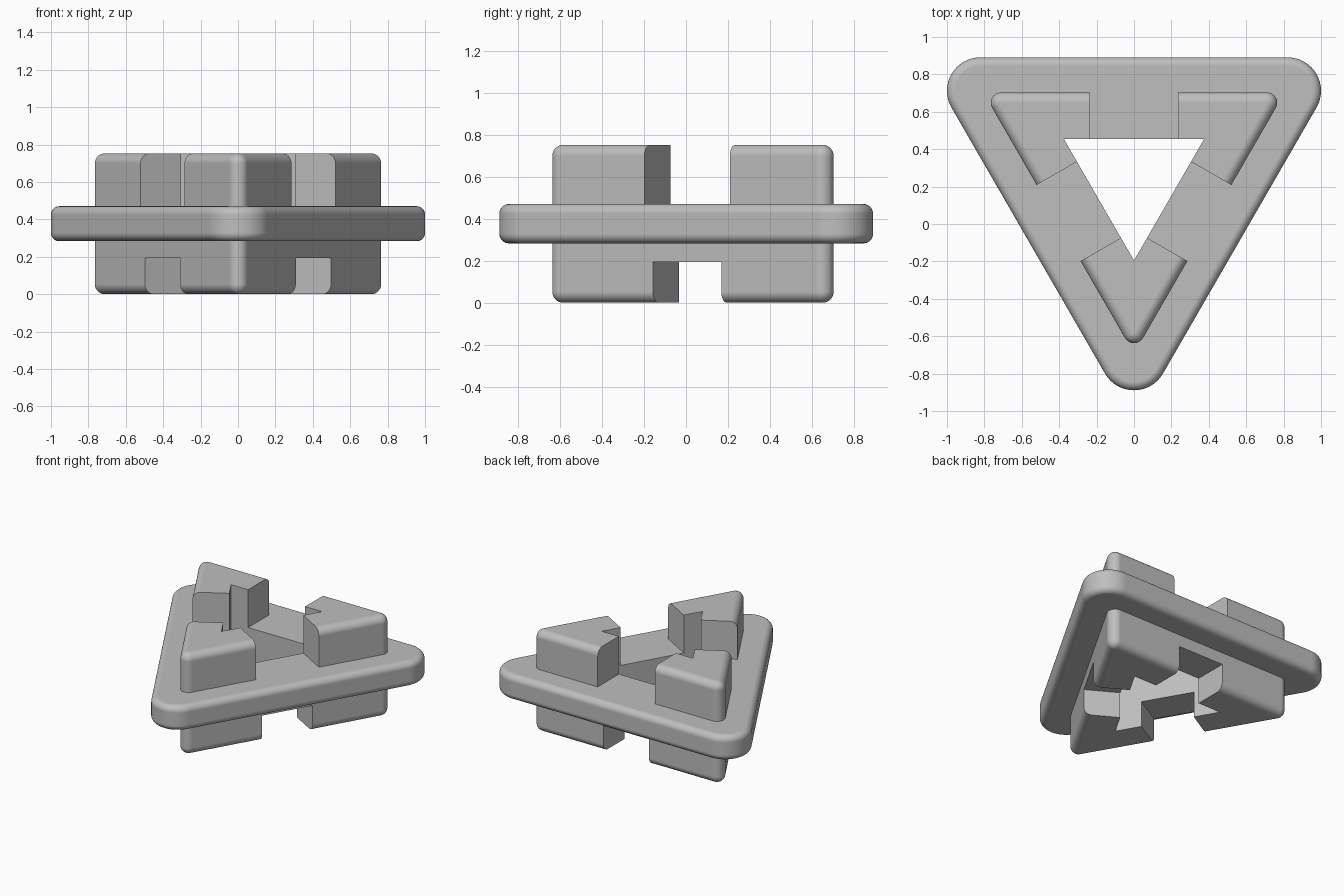
import bpy
import bmesh
from math import sin, cos, pi, radians
from mathutils import Matrix

CY = 0.238                 # centre of the triangle
SIDES = [radians(a) for a in (90, 210, 330)]
CORNERS = [radians(a) for a in (30, 150, 270)]

if "Cube" in bpy.data.objects:
    bpy.data.objects.remove(bpy.data.objects["Cube"])

grey = bpy.data.materials.new("light_grey")
grey.use_nodes = True
COLOUR = (0.52, 0.52, 0.52, 1)
grey.diffuse_color = COLOUR
grey.node_tree.nodes["Principled BSDF"].inputs["Base Color"].default_value = COLOUR


def finish(name, bm):
    bmesh.ops.recalc_face_normals(bm, faces=bm.faces)
    mesh = bpy.data.meshes.new(name)
    bm.to_mesh(mesh)
    bm.free()
    mesh.materials.append(grey)
    obj = bpy.data.objects.new(name, mesh)
    bpy.context.collection.objects.link(obj)
    return obj


def rounded_triangle(name, reach, radius, z0, z1, bevel, steps=10, arc=16):
    """Triangular slab with round corners and rounded top and bottom rims."""
    levels = []
    for i in range(steps + 1):
        t = i / steps * pi / 2
        levels.append((z0 + bevel * (1 - cos(t)), bevel * (1 - sin(t))))
    levels += [(z0 + z1 - z, inset) for z, inset in reversed(levels)]
    bm = bmesh.new()
    rings = []
    for z, inset in levels:
        r = radius - inset
        ring = []
        for a in CORNERS:
            for k in range(arc + 1):
                b = a + (k / arc - 0.5) * radians(120)
                ring.append(bm.verts.new((reach * cos(a) + r * cos(b),
                                          CY + reach * sin(a) + r * sin(b), z)))
        rings.append(ring)
    n = len(rings[0])
    for low, high in zip(rings, rings[1:]):
        for i in range(n):
            j = (i + 1) % n
            bm.faces.new((low[i], low[j], high[j], high[i]))
    bm.faces.new(rings[0])
    bm.faces.new(rings[-1])
    return finish(name, bm)


def notch_cutter(name, half_width, z0, z1):
    """Three radial boxes, one through the middle of each side."""
    bm = bmesh.new()
    for a in SIDES:
        m = (Matrix.Translation((0, CY, (z0 + z1) / 2)) @ Matrix.Rotation(a, 4, "Z")
             @ Matrix.Translation((0.45, 0, 0))
             @ Matrix.Diagonal((0.56, 2 * half_width, z1 - z0, 1)))
        bmesh.ops.create_cube(bm, size=1, matrix=m)
    return finish(name, bm)


def hole_cutter(name, reach):
    """Sharp triangular prism for the central opening."""
    bm = bmesh.new()
    face = bm.faces.new([bm.verts.new((reach * cos(a), CY + reach * sin(a), -0.2))
                         for a in CORNERS])
    out = bmesh.ops.extrude_face_region(bm, geom=[face])
    bmesh.ops.translate(bm, vec=(0, 0, 1.2),
                        verts=[v for v in out["geom"] if isinstance(v, bmesh.types.BMVert)])
    return finish(name, bm)


def combine(target, other, operation):
    mod = target.modifiers.new(operation.lower(), "BOOLEAN")
    mod.operation = operation
    mod.solver = "EXACT"
    mod.object = other
    bpy.context.view_layer.objects.active = target
    bpy.ops.object.modifier_apply(modifier=mod.name)
    bpy.data.objects.remove(other)


# Tall block, notched above and below
frame = rounded_triangle("notched_triangle_frame", 0.819, 0.056, 0, 0.752, 0.053)
combine(frame, notch_cutter("upper_notches", 0.235, 0.44, 1), "DIFFERENCE")
combine(frame, notch_cutter("lower_notches", 0.188, -0.2, 0.193), "DIFFERENCE")

# Wide middle flange, then the opening through everything
combine(frame, rounded_triangle("flange", 0.948, 0.179, 0.283, 0.47, 0.045), "UNION")
combine(frame, hole_cutter("opening", 0.433), "DIFFERENCE")

# Smooth rims, sharp cuts
bpy.ops.object.select_all(action="DESELECT")
frame.select_set(True)
bpy.context.view_layer.objects.active = frame
bpy.ops.object.shade_smooth_by_angle(angle=radians(30))
weighted = frame.modifiers.new("clean_shading", "WEIGHTED_NORMAL")
weighted.keep_sharp = True
